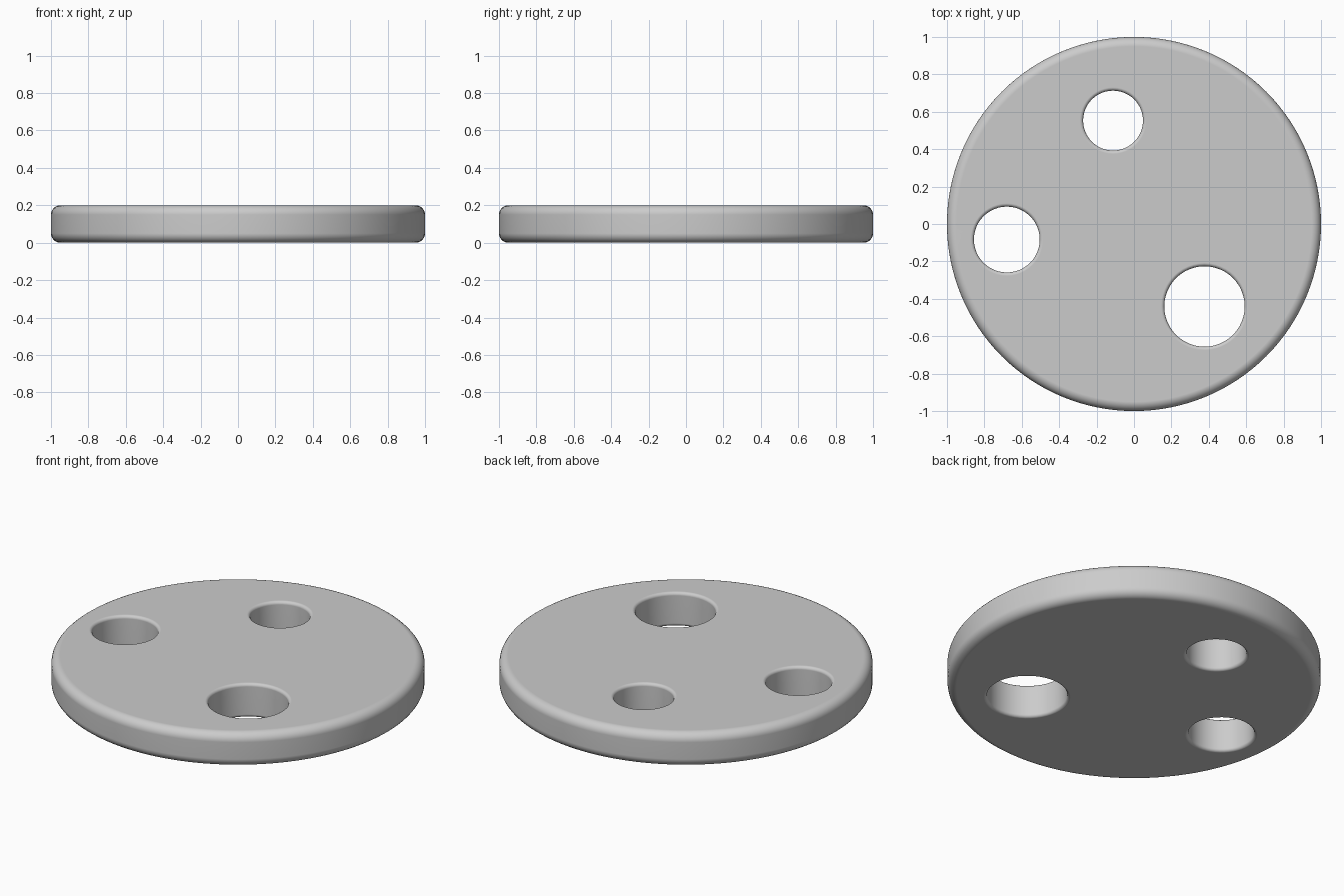
import bpy
import bmesh
from math import sin, cos, pi, radians

if "Cube" in bpy.data.objects:
    bpy.data.objects.remove(bpy.data.objects["Cube"])

HEIGHT = 0.2
HOLES = [(-0.112, 0.553, 0.16), (-0.68, -0.083, 0.176), (0.377, -0.441, 0.215)]


def lathe(name, profile, segments, location=(0, 0, 0)):
    """Closed solid of revolution from (radius, z) points listed bottom to top."""
    bm = bmesh.new()
    rings = [[bm.verts.new((r * cos(2 * pi * i / segments),
                            r * sin(2 * pi * i / segments), z))
              for i in range(segments)] for r, z in profile]
    for low, high in zip(rings, rings[1:]):
        for i in range(segments):
            j = (i + 1) % segments
            bm.faces.new((low[i], low[j], high[j], high[i]))
    bm.faces.new(rings[0][::-1])
    bm.faces.new(rings[-1])
    mesh = bpy.data.meshes.new(name)
    bm.to_mesh(mesh)
    bm.free()
    obj = bpy.data.objects.new(name, mesh)
    obj.location = location
    bpy.context.collection.objects.link(obj)
    return obj


def mirrored(lower):
    """Complete a half profile by mirroring it about mid height."""
    return lower + [(r, HEIGHT - z) for r, z in reversed(lower)]


# Disc with rounded rim
fillet, steps = 0.05, 6
rim = [(1 - fillet + fillet * sin(a), fillet - fillet * cos(a))
       for a in (pi / 2 * i / steps for i in range(steps + 1))]
disc = lathe("disc", mirrored(rim), 128)

# Through holes with softened edges
soft = 0.018
for n, (x, y, r) in enumerate(HOLES):
    edge = [(r + soft - soft * sin(a), soft - soft * cos(a))
            for a in (pi / 2 * i / 4 for i in range(5))]
    cutter = lathe(f"hole_cutter_{n}", mirrored([(r + soft, -0.1)] + edge), 48, (x, y, 0))
    cutter.hide_render = True
    mod = disc.modifiers.new("hole", 'BOOLEAN')
    mod.operation = 'DIFFERENCE'
    mod.solver = 'EXACT'
    mod.object = cutter
    bpy.context.view_layer.objects.active = disc
    bpy.ops.object.modifier_apply(modifier=mod.name)
    bpy.data.objects.remove(cutter)

# Smooth rounding, flat top and bottom
bpy.ops.object.select_all(action='DESELECT')
disc.select_set(True)
bpy.context.view_layer.objects.active = disc
bpy.ops.object.shade_smooth_by_angle(angle=radians(35))
weighted = disc.modifiers.new("flat_faces", 'WEIGHTED_NORMAL')
weighted.keep_sharp = True
